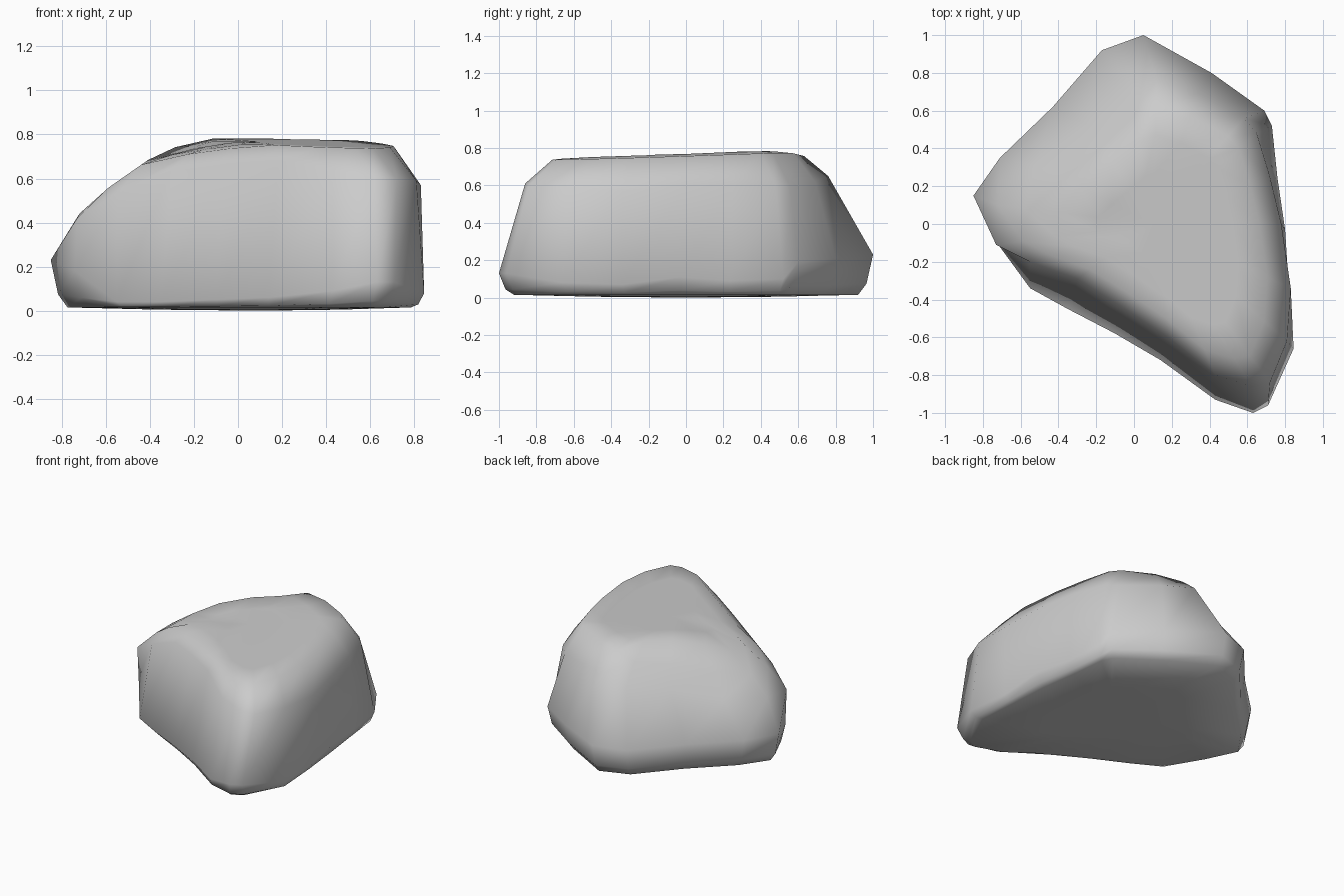
import bpy, bmesh
from mathutils import Vector

if "Cube" in bpy.data.objects:
    bpy.data.objects.remove(bpy.data.objects["Cube"])

# Outline columns, counter-clockwise from the back tip: widest rim x,y,z then shoulder x,y,z
COLUMNS = [
    (.05, 1.0, .23, .12, .76, .65), (-.17, .92, .22, -.02, .71, .56),
    (-.43, .62, .22, -.24, .52, .52), (-.71, .35, .22, -.52, .31, .45),
    (-.85, .15, .23, -.72, .10, .44), (-.74, -.08, .18, -.73, -.11, .42),
    (-.55, -.34, .04, -.55, -.20, .53), (-.35, -.45, .04, -.30, -.29, .64),
    (-.10, -.58, .05, -.06, -.44, .67), (.14, -.72, .06, .18, -.60, .68),
    (.43, -.93, .09, .43, -.80, .63), (.63, -1.0, .13, .62, -.86, .61),
    (.71, -.96, .13, .72, -.84, .60), (.845, -.66, .08, .81, -.62, .59),
    (.82, -.34, .07, .83, -.34, .57), (.80, -.03, .11, .78, .00, .60),
    (.76, .24, .09, .72, .25, .61), (.73, .52, .10, .65, .48, .60),
    (.69, .60, .19, .58, .56, .59), (.41, .80, .21, .34, .69, .62),
]
CX = 0.1


def inset(ring, f):
    return [(CX + (p[0] - CX) * f, p[1] * f) for p in ring]


def top_height(x, y):
    # tilted plateau cut by the left, front-left, back and back-left slopes
    return min(0.77 + 0.03 * y - 0.02 * x, 0.97 + 0.70 * x,
               0.78 + 0.2 * x + 0.1 * y, 0.915 - 0.25 * y, 1.28 + x - y)


rim = [c[:3] for c in COLUMNS]
shoulder = [c[3:] for c in COLUMNS]


def base(f, k, z):
    # inset copy of the rim, at a share k of its height plus z
    return [(x, y, p[2] * k + z) for (x, y), p in zip(inset(rim, f), rim)]


def top(f):
    return [(x, y, top_height(x, y)) for x, y in inset(shoulder, f)]


rings = [base(.5, 0, .005), base(.92, 0, .015), base(.965, .3, .005),
         rim, shoulder, top(.83), top(.62), top(.35)]

# Rock body: stacked rings closed by fans
bm = bmesh.new()
loops = [[bm.verts.new(Vector(p)) for p in ring] for ring in rings]
n = len(COLUMNS)
for a, b in zip(loops, loops[1:]):
    for i in range(n):
        j = (i + 1) % n
        bm.faces.new((a[i], a[j], b[j], b[i]))
bottom = bm.verts.new((CX, 0, 0))
peak = bm.verts.new((CX, 0, top_height(CX, 0)))
for i in range(n):
    j = (i + 1) % n
    bm.faces.new((bottom, loops[0][j], loops[0][i]))
    bm.faces.new((peak, loops[-1][i], loops[-1][j]))
bmesh.ops.recalc_face_normals(bm, faces=bm.faces)
for f in bm.faces:
    f.smooth = True

mesh = bpy.data.meshes.new("rock")
bm.to_mesh(mesh)
bm.free()
rock = bpy.data.objects.new("rock", mesh)
bpy.context.collection.objects.link(rock)
